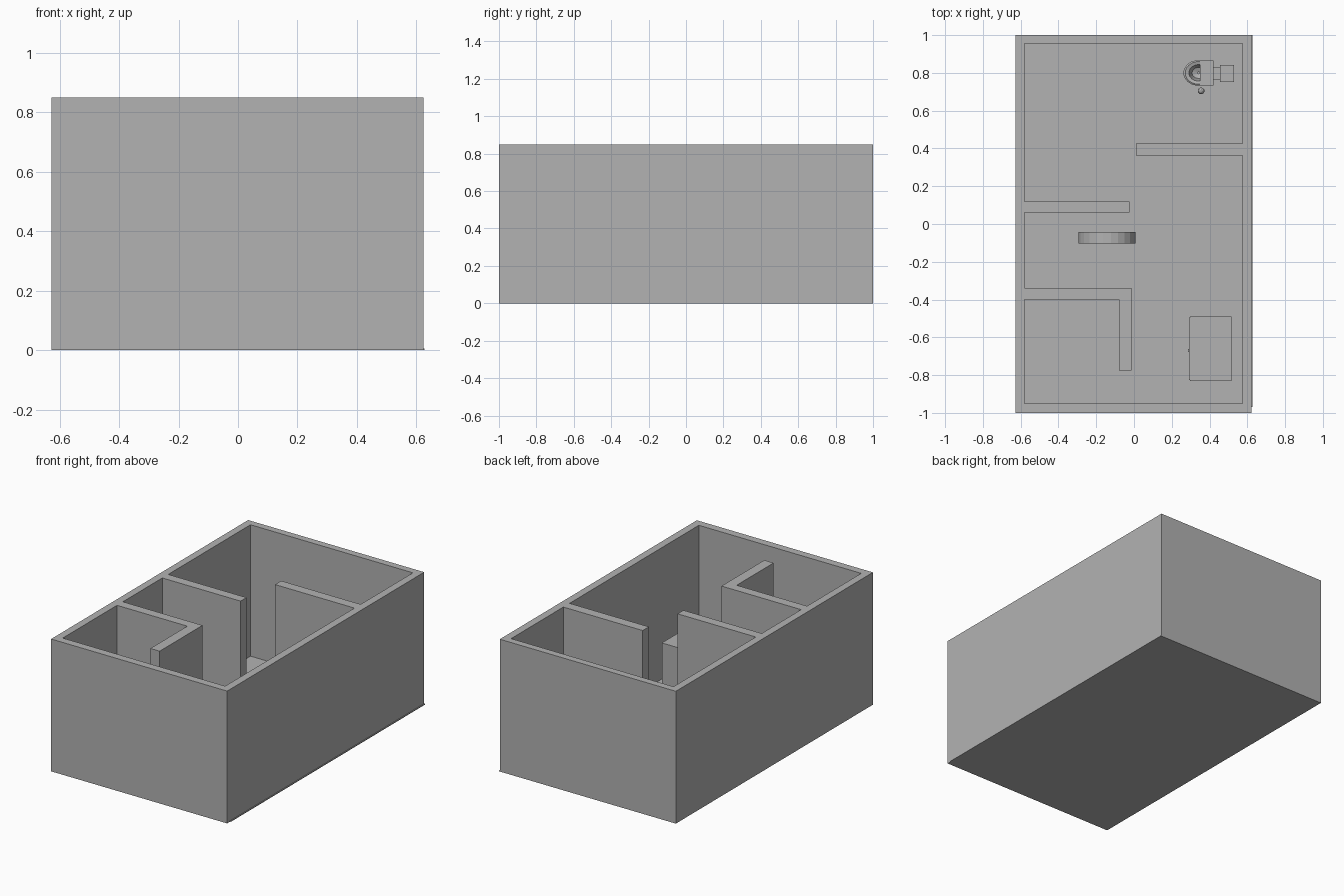
import bpy, bmesh, math
from mathutils import Matrix

if "Cube" in bpy.data.objects:
    bpy.data.objects.remove(bpy.data.objects["Cube"])

grey = bpy.data.materials.new("plain grey")
grey.diffuse_color = (0.448, 0.448, 0.448, 1)
grey.use_nodes = True
grey.node_tree.nodes["Principled BSDF"].inputs["Base Color"].default_value = grey.diffuse_color


def finish(name, bm):
    bmesh.ops.recalc_face_normals(bm, faces=bm.faces)
    me = bpy.data.meshes.new(name)
    bm.to_mesh(me)
    bm.free()
    me.materials.append(grey)
    ob = bpy.data.objects.new(name, me)
    bpy.context.collection.objects.link(ob)
    return ob


def box(name, x0, x1, y0, y1, z0, z1):
    bm = bmesh.new()
    bmesh.ops.create_cube(bm, size=1)
    for v in bm.verts:
        v.co = (x0 if v.co.x < 0 else x1, y0 if v.co.y < 0 else y1, z0 if v.co.z < 0 else z1)
    return finish(name, bm)


def prism(name, pts, z0, z1):
    bm = bmesh.new()
    f = bm.faces.new([bm.verts.new((x, y, z0)) for x, y in pts])
    r = bmesh.ops.extrude_face_region(bm, geom=[f])
    for v in r["geom"]:
        if isinstance(v, bmesh.types.BMVert):
            v.co.z = z1
    return finish(name, bm)


def lathe(name, prof, n, mat):
    # closed profile of (radius, height) revolved about local z
    bm = bmesh.new()
    rings = [[bm.verts.new((r * math.cos(2 * math.pi * (i + .5) / n),
                            r * math.sin(2 * math.pi * (i + .5) / n), h))
              for i in range(n)] for r, h in prof]
    for a, b in zip(rings, rings[1:] + rings[:1]):
        for i in range(n):
            j = (i + 1) % n
            bm.faces.new((a[i], a[j], b[j], b[i]))
    bmesh.ops.transform(bm, matrix=mat, verts=bm.verts)
    return finish(name, bm)


H = 0.85
# floor slab
box("floor", -0.62, 0.628, -0.97, 1.0, 0, 0.006)

# outer wall shell: inner and outer rectangle joined as a frame
bm = bmesh.new()
loops = []
for x0, x1, y0, y1 in ((-0.628, 0.623, -1, 1), (-0.58, 0.574, -0.95, 0.955)):
    for z in (0, H):
        loops.append([bm.verts.new((x, y, z)) for x, y in ((x0, y0), (x1, y0), (x1, y1), (x0, y1))])
ob, ot, ib, it = loops
for a, b in ((ob, ot), (ot, it), (it, ib), (ib, ob)):
    for i in range(4):
        j = (i + 1) % 4
        bm.faces.new((a[i], a[j], b[j], b[i]))
finish("outer_walls", bm)

# inner partitions
box("right_partition", 0.01, 0.574, 0.362, 0.425, 0, H)
box("left_partition", -0.58, -0.024, 0.06, 0.12, 0, H)
prism("corner_partition", [(-0.58, -0.40), (-0.08, -0.40), (-0.08, -0.775),
                           (-0.014, -0.775), (-0.014, -0.34), (-0.58, -0.34)], 0, H)

# cabinet with door and knob
box("cabinet", 0.297, 0.515, -0.83, -0.49, 0.005, 0.286)
box("cabinet_door", 0.291, 0.297, -0.825, -0.495, 0.012, 0.28)
box("cabinet_knob", 0.285, 0.292, -0.677, -0.662, 0.14, 0.155)

# upright wheel, axis along y
M = Matrix.Translation((-0.143, -0.073, 0.158)) @ Matrix.Rotation(math.pi / 2, 4, 'X')
lathe("wheel_rim", [(0.153, -0.031), (0.153, 0.031), (0.14, 0.031), (0.14, -0.031)], 24, M)
lathe("wheel_hub", [(0.02, -0.031), (0.02, 0.031), (0.005, 0.031), (0.005, -0.031)], 16, M)
for k in range(3):
    s = box("wheel_spoke", -0.145, 0.145, -0.008, 0.008, -0.006, 0.006)
    s.matrix_world = M @ Matrix.Rotation(k * math.pi / 3, 4, 'Z')

# seat bowl, cistern and side brush
B = Matrix.Translation((0.342, 0.80, 0)) @ Matrix.Diagonal((1.15, 0.97, 1, 1))
bowl = lathe("bowl", [(0.045, 0.006), (0.04, 0.05), (0.068, 0.11), (0.07, 0.14), (0.062, 0.145),
                      (0.045, 0.14), (0.03, 0.09), (0.005, 0.08), (0.005, 0.006)], 20, B)
box("rear_seat", 0.35, 0.42, 0.732, 0.866, 0.115, 0.146)
box("bowl_link", 0.40, 0.46, 0.765, 0.828, 0.006, 0.13)
box("cistern", 0.455, 0.53, 0.752, 0.842, 0.09, 0.25)
lathe("brush_stalk", [(0.007, 0.006), (0.007, 0.1), (0.001, 0.1), (0.001, 0.006)], 8,
      Matrix.Translation((0.355, 0.705, 0)))
bm = bmesh.new()
bmesh.ops.create_icosphere(bm, subdivisions=2, radius=0.018,
                           matrix=Matrix.Translation((0.355, 0.705, 0.11)))
finish("brush_ball", bm)
